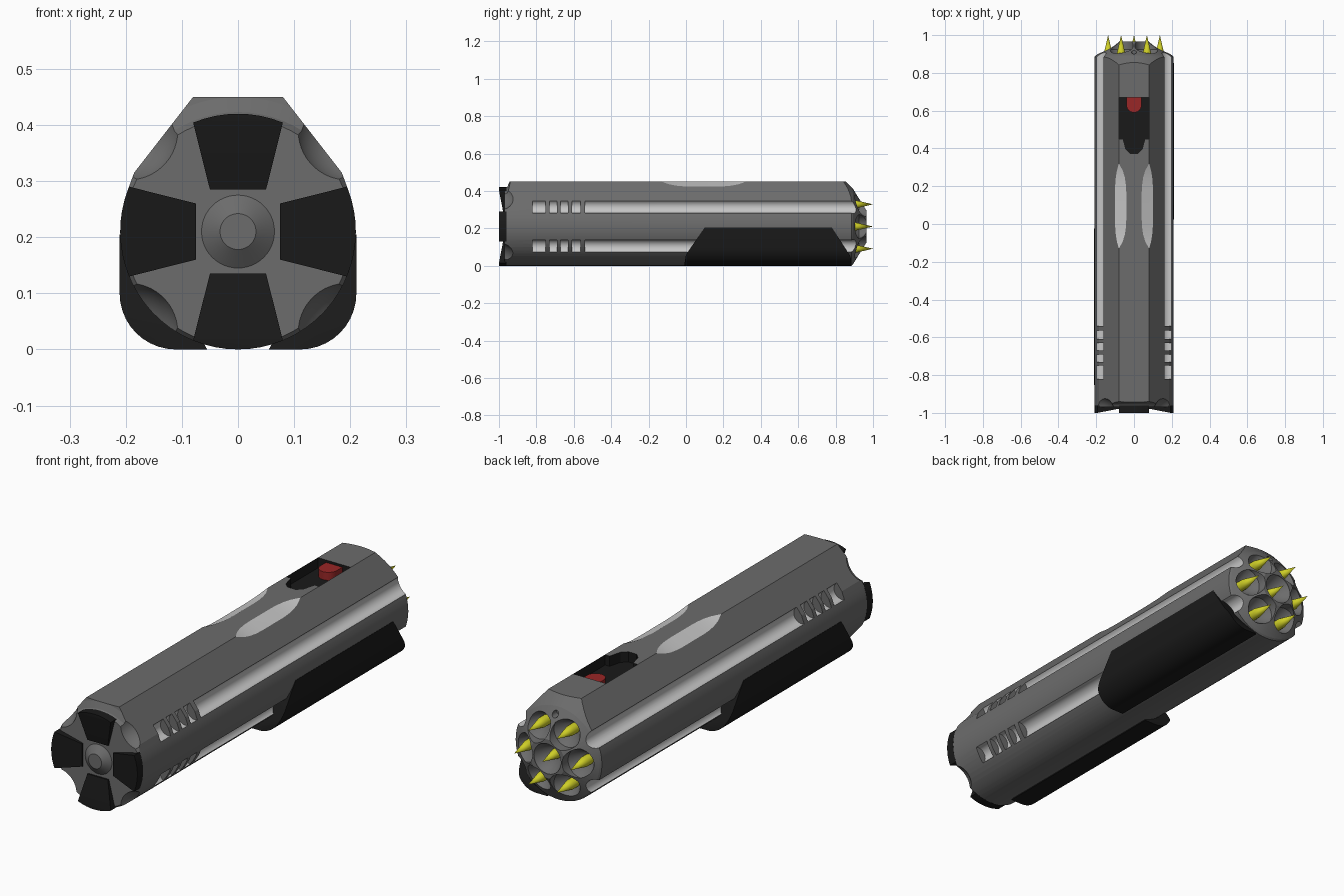
import bpy, bmesh
from math import sin, cos, pi, radians
from mathutils import Matrix

if "Cube" in bpy.data.objects:
    bpy.data.objects.remove(bpy.data.objects["Cube"], do_unlink=True)

# Materials
COLOURS = {
    "body_grey": (0.15, 0.15, 0.15),
    "matt_black": (0.01, 0.01, 0.01),
    "light_grey": (0.56, 0.56, 0.56),
    "button_red": (0.32, 0.02, 0.02),
    "spike_yellow": (0.62, 0.62, 0.02),
}
GREY, BLACK, LIGHT, RED, YELLOW = range(5)
MATS = []
for name, rgb in COLOURS.items():
    m = bpy.data.materials.new(name)
    m.use_nodes = True
    m.diffuse_color = (*rgb, 1)
    m.node_tree.nodes["Principled BSDF"].inputs["Base Color"].default_value = (*rgb, 1)
    MATS.append(m)

R = 0.21   # tube radius, also the height of its axis


def finish(bm, name, mat):
    bmesh.ops.recalc_face_normals(bm, faces=bm.faces)
    for f in bm.faces:
        f.material_index = mat
    me = bpy.data.meshes.new(name)
    bm.to_mesh(me)
    bm.free()
    for m in MATS:
        me.materials.append(m)
    ob = bpy.data.objects.new(name, me)
    bpy.context.collection.objects.link(ob)
    return ob


def hull(name, points, mat):
    """Convex solid around a few points."""
    bm = bmesh.new()
    for p in points:
        bm.verts.new(p)
    res = bmesh.ops.convex_hull(bm, input=bm.verts)
    junk = [g for g in res["geom_interior"] if isinstance(g, bmesh.types.BMVert)]
    bmesh.ops.delete(bm, geom=junk, context="VERTS")
    bmesh.ops.dissolve_limit(bm, angle_limit=radians(0.5), verts=bm.verts, edges=bm.edges)
    return finish(bm, name, mat)


def lathe(name, profile, mat, x=0, z=R, steps=48):
    """Closed solid turned about the y direction; profile is (y, radius)."""
    bm = bmesh.new()
    pts = [(profile[0][0], 0), *profile, (profile[-1][0], 0)]
    vs = [bm.verts.new((x + r, y, z)) for y, r in pts]
    es = [bm.edges.new(pair) for pair in zip(vs, vs[1:])]
    bmesh.ops.spin(bm, geom=vs + es, cent=(x, 0, z), axis=(0, 1, 0),
                   angle=2 * pi, steps=steps)
    bmesh.ops.remove_doubles(bm, verts=bm.verts, dist=1e-5)
    return finish(bm, name, mat)


def cut(target, tool, operation="DIFFERENCE"):
    mod = target.modifiers.new("cut", "BOOLEAN")
    mod.operation, mod.solver, mod.object = operation, "EXACT", tool
    bpy.context.view_layer.objects.active = target
    bpy.ops.object.modifier_apply(modifier=mod.name)
    bpy.data.objects.remove(tool, do_unlink=True)


def smooth(ob, angle=30):
    bpy.ops.object.select_all(action="DESELECT")
    ob.select_set(True)
    bpy.context.view_layer.objects.active = ob
    bpy.ops.object.shade_smooth_by_angle(angle=radians(angle))


def prism(section, y0, y1):
    return [(x, y, z) for x, z in section for y in (y0, y1)]


# Body: round tube with a flat-topped ridge, ends turned to shape
arc = [radians(27 - 234 * i / 40) for i in range(41)]
section = [(R * cos(a), R + R * sin(a)) for a in arc]
section += [(s * x, z) for s in (-1, 1) for x, z in ((0.185, 0.315), (0.08, 0.45))]
body = hull("body", prism(section, -1.1, 1.1), GREY)
ends = [(-0.97, 0.203), (-0.955, 0.213), (-0.943, 0.24), (-0.935, 0.28),
        (0.815, 0.28), (0.892, 0.203), (0.965, 0.085)]
cut(body, lathe("end_shape", ends, GREY, steps=64), "INTERSECT")

# Front corner scoops
for sx in (-1, 1):
    for sz in (-1, 1):
        bm = bmesh.new()
        bmesh.ops.create_uvsphere(bm, u_segments=48, v_segments=28, radius=0.093,
                                  matrix=Matrix.Translation((sx * 0.195, -1, R + sz * 0.18)))
        cut(body, finish(bm, "scoop", GREY))

# Side grooves with four short vents ahead of each
runs = [(-0.82, -0.75), (-0.73, -0.69), (-0.67, -0.63), (-0.61, -0.565), (-0.54, 1.1)]
for sx in (-1, 1):
    for sz in (-1, 1):
        for y0, y1 in runs:
            cut(body, lathe("groove", [(y0, 0.038), (y1, 0.038)], LIGHT,
                            sx * 0.185, R + sz * 0.107))

# Groove end walls keep the body colour
for p in body.data.polygons:
    if p.material_index == LIGHT and abs(p.normal.y) > 0.9:
        p.material_index = GREY

# Light finger scoops along the ridge edges, deepest in the middle
for s in (-1, 1):
    pts = []
    for i in range(13):
        u = i / 6 - 1
        y, lift = 0.095 + 0.225 * u, 0.0173 * u ** 4
        pts += [(s * x, y, z + lift) for x, z in ((0.02, 0.459), (0.12, 0.415), (0.17, 0.415))]
        pts += [(s * x, y, 0.55) for x in (0.02, 0.17)]
    cut(body, hull("finger_scoop", pts, LIGHT))

# Switch recess in the ridge top
FLOOR = 0.405
slot = [(x, y) for x in (-0.079, 0.079) for y in (0.45, 0.67)]
tongue = [(-0.06, 0.46), (0.06, 0.46), (-0.043, 0.395), (0.043, 0.395),
          (-0.02, 0.373), (0.02, 0.373)]
for outline in (slot, tongue):
    cut(body, hull("recess", [(x, y, z) for x, y in outline for z in (FLOOR, 0.5)], BLACK))

# Rear pits, one in the middle and six around it
ring = [(0.137 * cos(i * pi / 3), R + 0.137 * sin(i * pi / 3)) for i in range(6)]
for x, z in ring:
    cut(body, lathe("pit", [(0.84, 0), (0.925, 0.064), (1.05, 0.067)], GREY, x, z))
cut(body, lathe("pit", [(0.86, 0), (0.96, 0.066), (1.05, 0.067)], GREY))
cut(body, lathe("pin_hole", [(0.88, 0.014), (1.05, 0.014)], GREY, 0, R + 0.175))
smooth(body, 9)

# Yellow spikes
for i, (x, z) in enumerate(ring + [(0, R)]):
    smooth(lathe(f"spike_{i + 1}", [(0.87, 0.022), (0.905, 0.022), (1.0, 0)],
                 YELLOW, x, z, 16))

# Red switch button with a rounded nose
nose = [(0.04 * cos(a), 0.63 - 0.04 * sin(a)) for a in [pi * i / 12 for i in range(13)]]
nose += [(-0.04, 0.669), (0.04, 0.669)]
smooth(hull("switch_button", [(x, y, z) for x, y in nose for z in (FLOOR - 0.005, 0.44)], RED))

# Four black front plates sloping in towards the centre
for k in range(4):
    turn = Matrix.Rotation(k * pi / 2, 4, "Y")
    pts = [(x, y, 0.075) for x in (-0.05, 0.05) for y in (-0.977, -0.96)]
    for i in range(9):
        a = radians(-22.4 + 5.6 * i)
        pts += [(0.21 * sin(a), y, 0.21 * cos(a)) for y in (-1, -0.96)]
    plate = hull(f"front_plate_{k + 1}", pts, BLACK)
    plate.data.transform(Matrix.Translation((0, 0, R)) @ turn)
    smooth(plate, 20)

# Front centre boss
smooth(lathe("front_boss", [(-0.96, 0.065), (-0.97, 0.065), (-0.995, 0.032)], GREY), 20)

# Black grips on the lower corners: left one at the rear, right one turned to the front
corner = [(0.111 + 0.1 * sin(a), 0.1 - 0.1 * cos(a)) for a in [pi * i / 20 for i in range(11)]]
for side, s in (("left", 1), ("right", -1)):
    pts = [(s * 0.055, s * y, 0) for y in (-0.01, 0.885)]
    for x, z in corner + [(0.211, 0.205), (0.17, 0.205)]:
        y0 = -0.01 + z / 6 if z < 0.06 else 0.1 * (z - 0.06) / 0.145
        y1 = 0.885 - z / 10 if z < 0.05 else 0.88 - 0.1 * (z - 0.05) / 0.155
        pts += [(s * x, s * y, z) for y in (y0, y1)]
    smooth(hull(f"{side}_grip", pts, BLACK))
